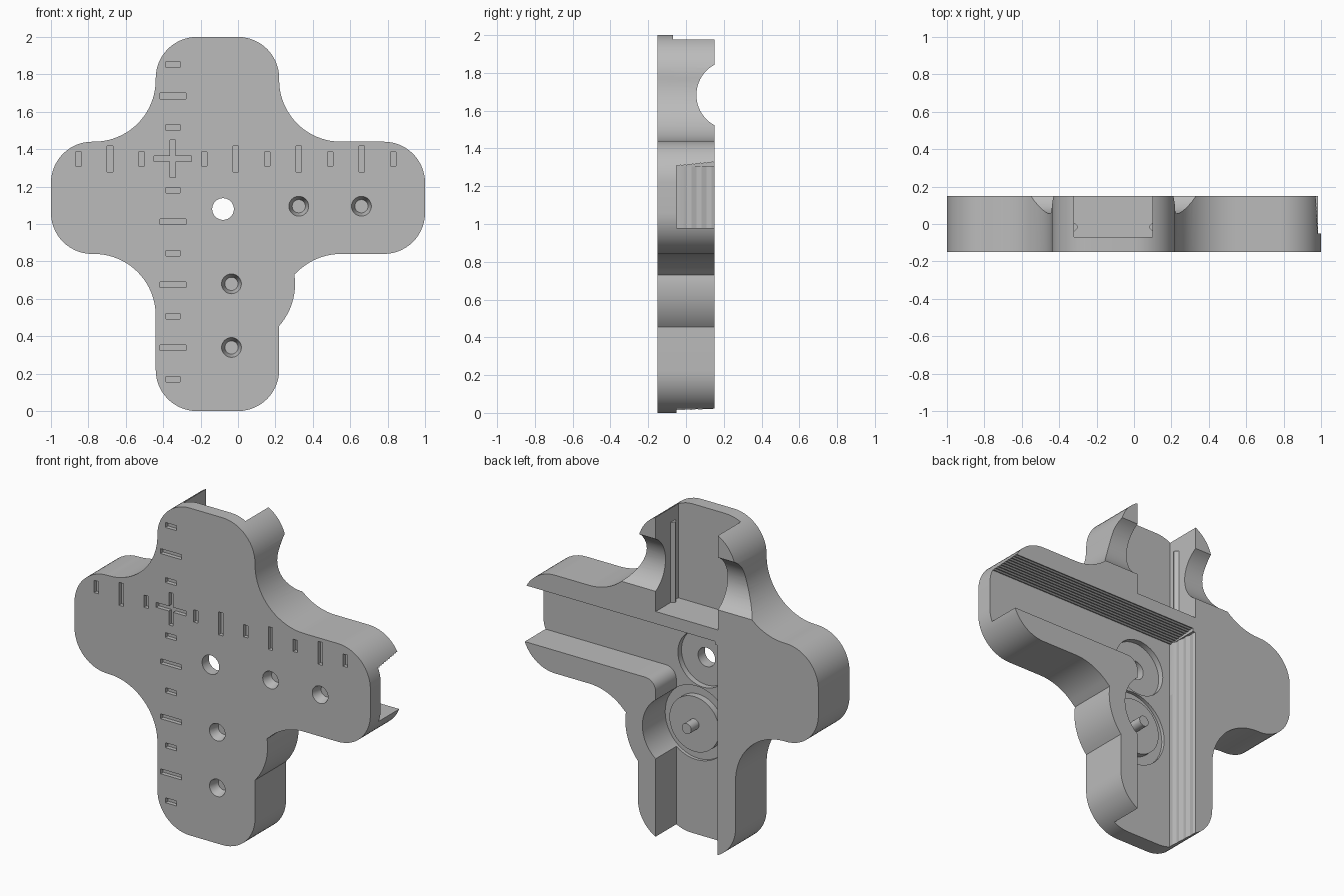
import bpy, bmesh
from math import sin, cos, radians, pi
from mathutils import Vector

if "Cube" in bpy.data.objects:
    bpy.data.objects.remove(bpy.data.objects["Cube"], do_unlink=True)

grey = bpy.data.materials.new("plain grey")
grey.use_nodes = True
grey.diffuse_color = (0.5, 0.5, 0.5, 1)
grey.node_tree.nodes["Principled BSDF"].inputs["Base Color"].default_value = (0.5, 0.5, 0.5, 1)


def add_prisms(name, outlines, lo, hi, axis="y", taper=1.0):
    """Extrude closed 2D outlines along an axis, all in one object."""
    place = {"x": lambda a, b, t: (t, a, b),
             "y": lambda a, b, t: (a, t, b),
             "z": lambda a, b, t: (a, b, t)}[axis]
    bm = bmesh.new()
    for pts in outlines:
        mid = sum((Vector(p) for p in pts), Vector((0, 0))) / len(pts)
        far = [mid + (Vector(p) - mid) * taper for p in pts]
        ring_a = [bm.verts.new(place(p[0], p[1], lo)) for p in pts]
        ring_b = [bm.verts.new(place(p[0], p[1], hi)) for p in far]
        bm.faces.new(ring_a)
        bm.faces.new(ring_b)
        for i in range(len(pts)):
            j = (i + 1) % len(pts)
            bm.faces.new((ring_a[i], ring_a[j], ring_b[j], ring_b[i]))
    bmesh.ops.recalc_face_normals(bm, faces=bm.faces)
    mesh = bpy.data.meshes.new(name)
    bm.to_mesh(mesh)
    bm.free()
    mesh.materials.append(grey)
    ob = bpy.data.objects.new(name, mesh)
    bpy.context.scene.collection.objects.link(ob)
    return ob


def arc(cx, cz, r, a0, a1, n):
    return [(cx + r * cos(radians(a0 + (a1 - a0) * i / n)),
             cz + r * sin(radians(a0 + (a1 - a0) * i / n))) for i in range(n + 1)]


def circle(cx, cz, r, n=48):
    return arc(cx, cz, r, 0, 360, n)[:-1]


def rect(cx, cz, w, h):
    return [(cx - w / 2, cz - h / 2), (cx + w / 2, cz - h / 2),
            (cx + w / 2, cz + h / 2), (cx - w / 2, cz + h / 2)]


def toothed(start, end, n, depth):
    """Zigzag line between two points."""
    a, b = Vector(start), Vector(end)
    side = Vector((-(b - a).y, (b - a).x)).normalized() * depth
    return [tuple(a + (b - a) * i / (2 * n) + side * (i % 2)) for i in range(2 * n + 1)]


# Cross-shaped outline with a bulge beside the pivot disc
L, R, LOW, HIGH = -0.44, 0.22, 0.84, 1.44
r, f = 0.22, 0.33
px, pz = -0.035, 0.68
lower_fillet = [p for p in arc(R + f, LOW - f, f, 180, 90, 20)
                if (p[0] - px) ** 2 + (p[1] - pz) ** 2 > 0.345 ** 2]
outline = (arc(R - r, r, r, -90, 0, 14) + arc(px, pz, 0.34, -41.4, 8.5, 14)
           + lower_fillet
           + arc(1 - r, LOW + r, r, -90, 0, 14) + arc(1 - r, HIGH - r, r, 0, 90, 14)
           + arc(R + f, HIGH + f, f, 270, 180, 20)
           + arc(R - r, 2 - r, r, 0, 90, 14) + arc(L + r, 2 - r, r, 90, 180, 14)
           + arc(L - f, HIGH + f, f, 0, -90, 20)
           + arc(r - 1, HIGH - r, r, 90, 180, 14) + arc(r - 1, LOW + r, r, 180, 270, 14)
           + arc(L - f, LOW - f, f, 90, 0, 20)
           + arc(L + r, r, r, 180, 270, 14))
body = add_prisms("cross_body", [outline], -0.15, 0.15)

cutters = []


def cut(*args, **kw):
    cutters.append(add_prisms(*args, **kw))


# Channels in the back, with ridged sloping walls
ceiling = toothed((-0.05, 1.31), (0.16, 1.331), 10, -0.005)
cut("side_channel_cutter", [ceiling + [(0.16, 0.98), (-0.05, 0.98)]], -0.3, 1.2, axis="x")
wall = toothed((-0.3, -0.05), (-0.321, 0.16), 4, -0.006)
cut("lower_channel_cutter", [wall + [(0.1, 0.16), (0.1, -0.05)]], -0.2, 1.305, axis="z")
cut("top_channel_cutter", [rect(-0.11, 0.05, 0.42, 0.24)], 1.4, 2.2, axis="z")

# Rounded corner where the channels meet
cut("corner_cutter", [[(0.0, 0.99), (0.17, 0.99)] + arc(0.17, 0.91, 0.07, 90, 180, 8)
                      + [(0.1, 0.85), (0.0, 0.85)]], -0.0499, 0.17)

# Finger groove across the upper arm
cut("finger_groove_cutter", [circle(0.237, 1.683, 0.182, 64)], -0.9, 0.9, axis="x")

# Pivot and hub recesses, and the through hole
cut("pivot_recess_cutter", [circle(px, pz, 0.225)], -0.07, 0.2)
cut("hub_recess_cutter", [circle(-0.08, 1.08, 0.17)], -0.085, -0.02)
cut("hub_hole_cutter", [circle(-0.08, 1.08, 0.058)], -0.2, 0.1)

# Tapered blind holes in the front
holes = [(0.325, 1.095), (0.66, 1.095), (px, pz), (px, 0.34)]
cut("blind_hole_cutter", [circle(x, z, 0.056, 32) for x, z in holes], -0.16, -0.09, taper=0.63)

# Engraved scale marks on both arms, with a cross where they meet
ox, oz, step = -0.348, 1.348, 0.1682
marks = []
for k in range(-3, 8):
    if k:
        marks.append(rect(ox + k * step, oz, 0.03, 0.075 if k % 2 else 0.14))
for k in range(-7, 4):
    if k:
        marks.append(rect(ox, oz + k * step, 0.075 if k % 2 else 0.14, 0.03))
a, b = 0.1, 0.015
marks.append([(ox + x, oz + z) for x, z in (
    (-a, -b), (-b, -b), (-b, -a), (b, -a), (b, -b), (a, -b),
    (a, b), (b, b), (b, a), (-b, a), (-b, b), (-a, b))])
cut("scale_mark_cutter", marks, -0.2, -0.125)

# Apply all cuts
for c in cutters:
    m = body.modifiers.new(c.name, "BOOLEAN")
    m.operation = "DIFFERENCE"
    m.solver = "EXACT"
    m.object = c
bpy.context.view_layer.update()
graph = bpy.context.evaluated_depsgraph_get()
result = bpy.data.meshes.new_from_object(body.evaluated_get(graph))
body.modifiers.clear()
body.data = result
for c in cutters:
    bpy.data.objects.remove(c, do_unlink=True)

# Pivot disc with pin
disc = add_prisms("pivot_disc", [circle(px, pz, 0.168)], -0.075, -0.03)
pin = add_prisms("pivot_pin", [circle(px, pz, 0.032, 24)], -0.05, 0.045)

# Small guide ribs inside the top channel
for name, x, d in (("left_guide_rib", 0.1, -1), ("right_guide_rib", -0.32, 1)):
    add_prisms(name, [[(x - d * 0.005, -0.045), (x + d * 0.02, -0.02), (x + d * 0.02, -0.012),
                       (x - d * 0.005, 0.012)]], 1.4, 1.89, axis="z")

# Smooth curved walls, keep edges sharp
bpy.ops.object.select_all(action="DESELECT")
for ob in (body, disc, pin):
    ob.select_set(True)
bpy.context.view_layer.objects.active = body
bpy.ops.object.shade_smooth_by_angle(angle=radians(25))
